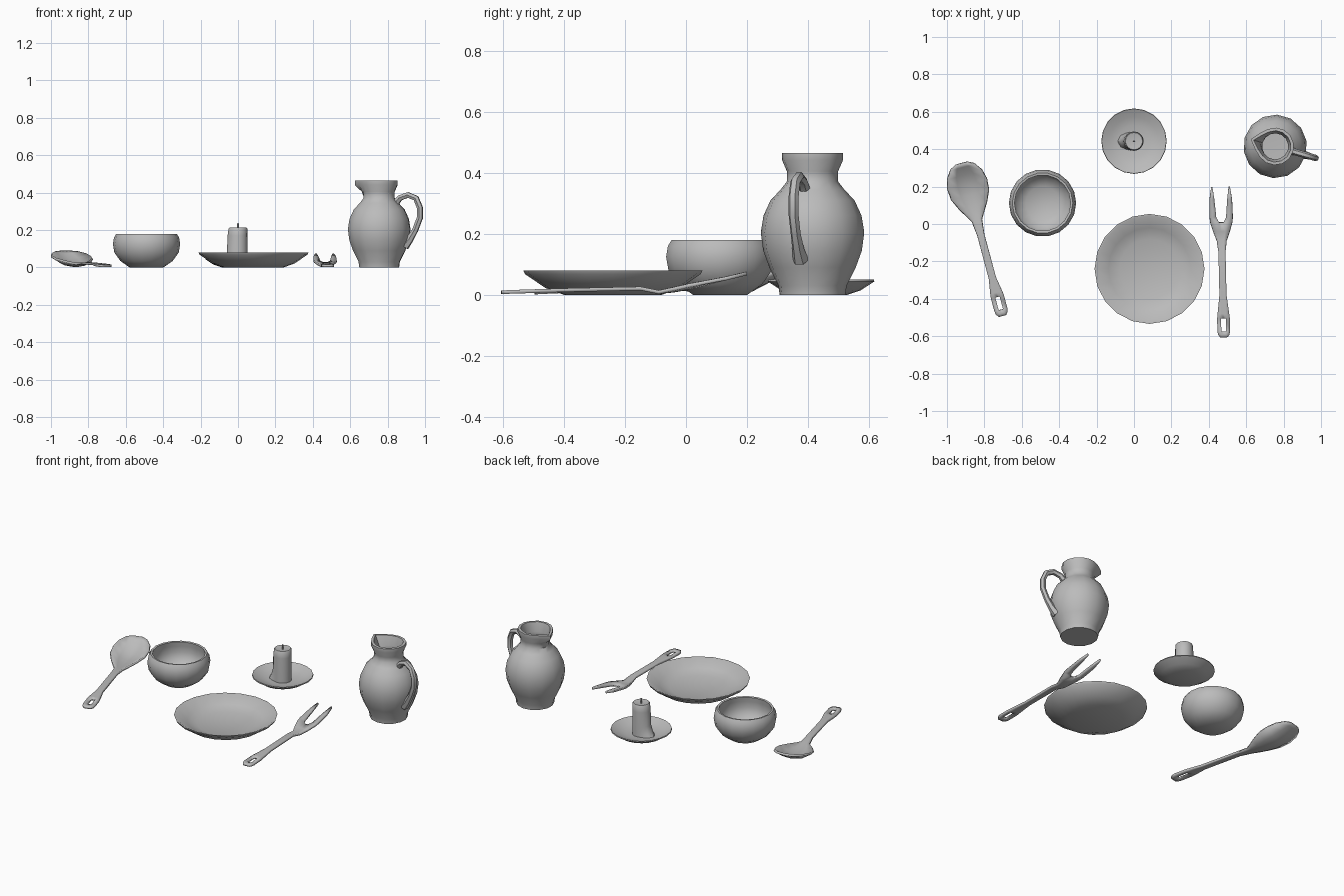
import bpy, bmesh, math
from mathutils import Matrix, Vector

cube = bpy.data.objects.get("Cube")
if cube:
    bpy.data.objects.remove(cube, do_unlink=True)

clay = bpy.data.materials.new("plain_grey")
clay.use_nodes = True
GREY = (0.5, 0.5, 0.5, 1)
clay.diffuse_color = GREY
clay.node_tree.nodes["Principled BSDF"].inputs["Base Color"].default_value = GREY


def finish(obj, angle):
    """Add the material and smooth the gentle edges."""
    if not obj.data.materials:
        obj.data.materials.append(clay)
    bpy.ops.object.select_all(action='DESELECT')
    obj.select_set(True)
    bpy.context.view_layer.objects.active = obj
    bpy.ops.object.shade_smooth_by_angle(angle=math.radians(angle))


def make_object(name, bm, loc, turn=0, angle=40):
    mesh = bpy.data.meshes.new(name)
    bm.to_mesh(mesh)
    bm.free()
    obj = bpy.data.objects.new(name, mesh)
    bpy.context.collection.objects.link(obj)
    obj.location = loc
    obj.rotation_euler.z = math.radians(turn)
    finish(obj, angle)
    return obj


def lathe(name, profile, sides, loc, turn=0, bulge=None, angle=40):
    """Turn (radius, z) pairs about z; bulge(a, r, z) may push a point outward."""
    bm = bmesh.new()
    rings = []
    for r, z in profile:
        ring = []
        for i in range(sides):
            a = math.tau * i / sides
            rr = r + (bulge(min(a, math.tau - a), r, z) if bulge and r else 0)
            ring.append(bm.verts.new((rr * math.cos(a), rr * math.sin(a), z)))
        rings.append(ring)
    for low, high in zip(rings, rings[1:]):
        for i in range(sides):
            j = (i + 1) % sides
            bm.faces.new((low[i], low[j], high[j], high[i]))
    bmesh.ops.remove_doubles(bm, verts=bm.verts, dist=0.0002)
    bmesh.ops.recalc_face_normals(bm, faces=bm.faces)
    return make_object(name, bm, loc, turn, angle)


def utensil(name, rows, loc, turn):
    """Rows run tip to end: y, half width, half inner width, z, sag, open to next row."""
    bm = bmesh.new()
    strips = []
    for y, w, g, z, sag, gap in rows:
        strips.append([bm.verts.new((x, y, z - sag * (1 - (x / w) ** 2)))
                       for x in (-w, -g, 0, g, w)])
    for row, a, b in zip(rows, strips, strips[1:]):
        for i in range(4):
            if not (row[5] and i in (1, 2)):
                bm.faces.new((a[i], b[i], b[i + 1], a[i + 1]))
    loose = [v for v in bm.verts if not v.link_faces]
    bmesh.ops.delete(bm, geom=loose, context='VERTS')
    obj = make_object(name, bm, loc, turn)
    solid = obj.modifiers.new("thickness", 'SOLIDIFY')
    solid.thickness = 0.012
    solid.offset = -1
    return obj


# Dinner plate
lathe("plate", [(0, 0), (0.16, 0), (0.22, 0.022), (0.288, 0.068), (0.294, 0.08),
                (0.284, 0.08), (0.22, 0.042), (0.16, 0.022), (0, 0.018)],
      20, (0.083, -0.24, 0))

# Bowl with an inward rim
lathe("bowl", [(0, 0), (0.09, 0), (0.14, 0.035), (0.172, 0.08), (0.18, 0.125),
               (0.174, 0.16), (0.162, 0.18), (0.15, 0.178), (0.154, 0.15),
               (0.158, 0.11), (0.14, 0.06), (0.09, 0.03), (0, 0.022)],
      18, (-0.489, 0.112, 0))

# Candle holder saucer, candle and wick
spot = (0, 0.443, 0)
lathe("saucer", [(0, 0), (0.085, 0), (0.13, 0.015), (0.175, 0.044), (0.173, 0.05),
                 (0.13, 0.03), (0.085, 0.018), (0, 0.015)], 20, spot)


def drip(a, r, z):
    # Wax run spreading towards the foot on one side
    side = max(0, math.cos(a)) ** 4
    return side * (0.005 + 0.045 * max(0, 1 - z / 0.1) ** 2) if z < 0.19 else 0


lathe("candle", [(0, 0.016), (0.052, 0.016), (0.052, 0.04), (0.052, 0.08), (0.051, 0.17),
                 (0.05, 0.208), (0.046, 0.213), (0, 0.205)], 16, spot, 180, drip)
lathe("wick", [(0, 0.2), (0.005, 0.2), (0.004, 0.236), (0, 0.238)], 6, spot)

# Pitcher body with a pulled spout
jug = Vector((0.755, 0.415, 0))
SIDES = 14


def spout(a, r, z):
    rise = min(1, max(0, (z - 0.385) / 0.055))
    if a < 0.1:
        return 0.036 * rise
    return 0.008 * rise if a < math.tau / SIDES + 0.1 else 0


lathe("pitcher_body", [(0, 0), (0.108, 0), (0.112, 0.03), (0.142, 0.09), (0.162, 0.145),
                       (0.17, 0.205), (0.161, 0.26), (0.138, 0.31), (0.105, 0.345),
                       (0.084, 0.372), (0.084, 0.405), (0.1, 0.442), (0.1, 0.465),
                       (0.084, 0.466), (0.07, 0.41), (0.07, 0.372), (0.12, 0.31),
                       (0.15, 0.21), (0.13, 0.1), (0.095, 0.02), (0, 0.015)],
      SIDES, jug, 164, spout, 45)

# Pitcher handle: a swept loop that thickens where it meets the body
path = [(0.085, 0.335), (0.115, 0.372), (0.16, 0.388), (0.205, 0.37), (0.226, 0.32),
        (0.226, 0.265), (0.2, 0.2), (0.17, 0.15), (0.14, 0.115)]
curve = bpy.data.curves.new("pitcher_handle", 'CURVE')
curve.dimensions = '3D'
curve.bevel_depth = 0.017
curve.bevel_resolution = 1
curve.use_fill_caps = True
line = curve.splines.new('POLY')
line.points.add(len(path) - 1)
for i, (point, (u, z)) in enumerate(zip(line.points, path)):
    point.co = (u, 0, z, 1)
    point.radius = 1.6 if i == len(path) - 1 else 1.2 if i in (0, len(path) - 2) else 1
handle = bpy.data.objects.new("pitcher_handle", curve)
bpy.context.collection.objects.link(handle)
handle.location = jug
handle.rotation_euler.z = math.radians(-16)
bpy.ops.object.select_all(action='DESELECT')
handle.select_set(True)
bpy.context.view_layer.objects.active = handle
bpy.ops.object.convert(target='MESH')
finish(bpy.context.view_layer.objects.active, 50)

# Spoon: dished head, thin stem, slotted end
head = [(0.31, 0.03, 0.09, 0), (0.293, 0.063, 0.087, 0.012), (0.25, 0.093, 0.077, 0.03),
        (0.2, 0.105, 0.064, 0.042), (0.14, 0.1, 0.052, 0.038), (0.08, 0.072, 0.04, 0.026),
        (0.03, 0.042, 0.03, 0.012), (0, 0.026, 0.026, 0.004)]
stem = [(-0.08, 0.019, 0.03, 0), (-0.32, 0.02, 0.024, 0), (-0.4, 0.033, 0.02, 0)]
spoon_rows = [(y, w, w / 2, z, sag, False) for y, w, z, sag in head + stem]
spoon_rows += [(-0.425, 0.036, 0.012, 0.019, 0, True), (-0.495, 0.036, 0.012, 0.016, 0, False),
               (-0.515, 0.032, 0.012, 0.015, 0, False), (-0.53, 0.02, 0.01, 0.014, 0, False)]
utensil("spoon", spoon_rows, (-0.84, 0.02, 0), 15)

# Fork: two tines, thin stem, slotted end
fork_rows = [(0.197, 0.05, 0.043, 0.076, 0, True), (0.13, 0.06, 0.034, 0.06, 0, True),
             (0.035, 0.061, 0.026, 0.042, 0.008, True), (0.008, 0.058, 0.012, 0.037, 0.008, False),
             (-0.04, 0.044, 0.02, 0.026, 0.006, False), (-0.09, 0.026, 0.012, 0.015, 0, False),
             (-0.15, 0.019, 0.01, 0.027, 0, False), (-0.38, 0.019, 0.01, 0.022, 0, False),
             (-0.48, 0.031, 0.013, 0.019, 0, False), (-0.505, 0.034, 0.013, 0.018, 0, True),
             (-0.575, 0.034, 0.013, 0.016, 0, False), (-0.592, 0.03, 0.012, 0.015, 0, False),
             (-0.606, 0.02, 0.01, 0.015, 0, False)]
utensil("fork", fork_rows, (0.467, 0, 0), 1.3)
